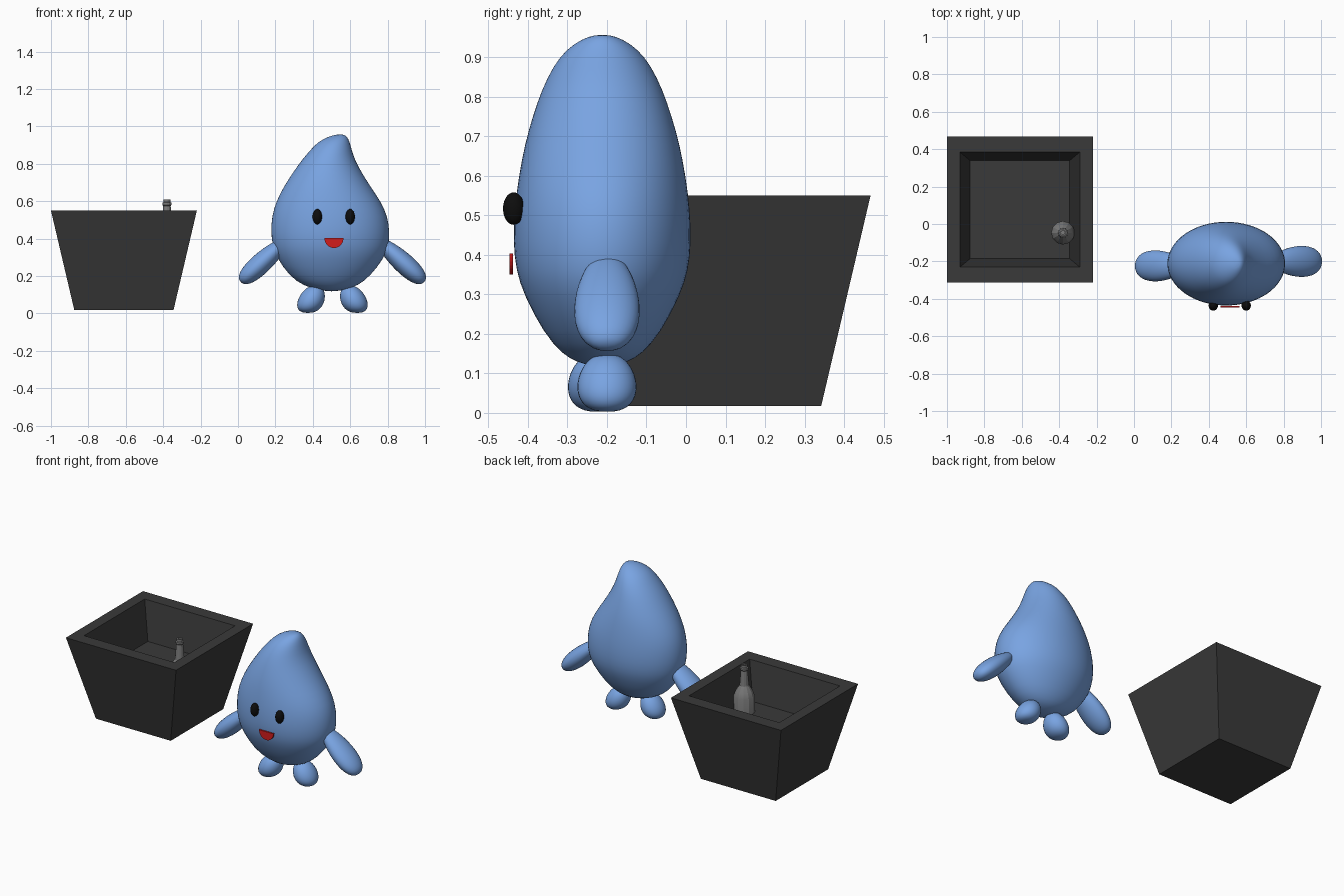
import bpy, bmesh, math
from mathutils import Matrix, Vector

cube = bpy.data.objects.get("Cube")
if cube:
    bpy.data.objects.remove(cube, do_unlink=True)


def material(name, r, g, b):
    m = bpy.data.materials.new(name)
    m.use_nodes = True
    m.diffuse_color = (r, g, b, 1)
    bsdf = next(n for n in m.node_tree.nodes if n.type == 'BSDF_PRINCIPLED')
    bsdf.inputs["Base Color"].default_value = (r, g, b, 1)
    return m


BLUE = material("soft_blue", .19, .37, .76)
BLACK = material("black", .004, .004, .004)
RED = material("red", .65, .012, .012)
CHARCOAL = material("charcoal", .042, .042, .042)
GREY = material("grey", .2, .2, .2)


def finish(bm, name, mat, smooth=None, subdivide=0):
    bmesh.ops.recalc_face_normals(bm, faces=bm.faces)
    mesh = bpy.data.meshes.new(name)
    bm.to_mesh(mesh)
    bm.free()
    mesh.materials.append(mat)
    ob = bpy.data.objects.new(name, mesh)
    bpy.context.collection.objects.link(ob)
    if subdivide:
        mod = ob.modifiers.new("smooth", 'SUBSURF')
        mod.levels = mod.render_levels = subdivide
    if smooth:
        bpy.ops.object.select_all(action='DESELECT')
        ob.select_set(True)
        bpy.context.view_layer.objects.active = ob
        bpy.ops.object.shade_smooth_by_angle(angle=math.radians(smooth))
    return ob


def loft(rings):
    """Skin a stack of equal rings and cap both ends."""
    bm = bmesh.new()
    loops = [[bm.verts.new(p) for p in ring] for ring in rings]
    for a, b in zip(loops, loops[1:]):
        for i in range(len(a)):
            j = (i + 1) % len(a)
            bm.faces.new((a[i], a[j], b[j], b[i]))
    bm.faces.new(loops[0])
    bm.faces.new(loops[-1])
    return bm


def ellipse(x, y, z, rx, ry, sides):
    return [(x + rx * math.cos(t), y + ry * math.sin(t), z)
            for t in (math.tau * i / sides for i in range(sides))]


def blob(name, mat, centre, radii, taper=0, lean=0, tilt=0, blunt=1):
    """Ellipsoid that can widen downwards, lean sideways and tilt about y."""
    bm = bmesh.new()
    bmesh.ops.create_uvsphere(bm, u_segments=32, v_segments=20, radius=1)
    spin = Matrix.Rotation(tilt, 3, 'Y')
    for v in bm.verts:
        x, y, z = v.co
        k = 1 - taper * z
        h = math.hypot(x, y)
        k *= h ** (blunt - 1) if h > .001 else 1
        p = Vector((x * k * radii[0] - lean * z, y * k * radii[1], z * radii[2]))
        v.co = spin @ p + Vector(centre)
    return finish(bm, name, mat, 60)


# Drop-shaped body: height, left edge, right edge, half depth
PROFILE = [
    (.118, .48, .52, .02), (.128, .42, .58, .065), (.148, .35, .64, .1),
    (.2, .272, .71, .148), (.3, .205, .785, .2), (.36, .184, .806, .219),
    (.43, .174, .813, .227), (.52, .179, .802, .223), (.6, .203, .764, .212),
    (.68, .245, .708, .197), (.75, .291, .664, .177), (.82, .34, .625, .153),
    (.88, .392, .607, .123), (.92, .432, .596, .091), (.946, .485, .583, .052),
    (.957, .527, .565, .018)]
finish(loft([ellipse((a + b) / 2, -.212, z, (b - a) / 2, d, 32)
             for z, a, b, d in PROFILE]), "body", BLUE, 80, 1)

# Limbs and eyes, mirrored about the body's middle
MIDDLE = .505
for side, label in ((1, "left"), (-1, "right")):
    back = .012 * side
    blob(label + "_arm", BLUE, (MIDDLE + .365 * side, -.212 + back, .283),
         (.054, .081, .17), taper=.2, tilt=-.83 * side, blunt=.85)
    blob(label + "_foot", BLUE, (MIDDLE + .112 * side, -.212 + back, .076),
         (.07, .074, .073), taper=.12, lean=.02 * side, blunt=.8)
    blob(label + "_eye", BLACK, (.512 + .088 * side, -.436, .517),
         (.025, .027, .041))

# Half-round smiling mouth
bm = bmesh.new()
arc = [math.pi * i / 16 for i in range(17)]
outline = [bm.verts.new((.513 + .051 * math.cos(t), -.447, .403 - .053 * math.sin(t)))
           for t in arc]
face = bm.faces.new(outline)
out = bmesh.ops.extrude_face_region(bm, geom=[face])
for v in out["geom"]:
    if isinstance(v, bmesh.types.BMVert):
        v.co.y += .009
finish(bm, "mouth", RED)


# Flared square planter with a raised inner floor
def square(hx, hy, z):
    return [(-.61 + sx * hx, .077 + sy * hy, z)
            for sx, sy in ((1, 1), (-1, 1), (-1, -1), (1, -1))]


finish(loft([square(.265, .265, .017), square(.39, .39, .55),
             square(.32, .307, .55), square(.266, .262, .31)]), "planter", CHARCOAL)

# Bottle standing in the planter: radius, height
BOTTLE = [(.05, .28), (.063, .29), (.063, .41), (.05, .445), (.028, .48),
          (.02, .575), (.024, .58), (.024, .592), (.018, .595), (.018, .61),
          (.01, .61), (.01, .59)]
finish(loft([ellipse(-.38, -.047, z, r, r, 12) for r, z in BOTTLE]),
       "bottle", GREY, 25)
